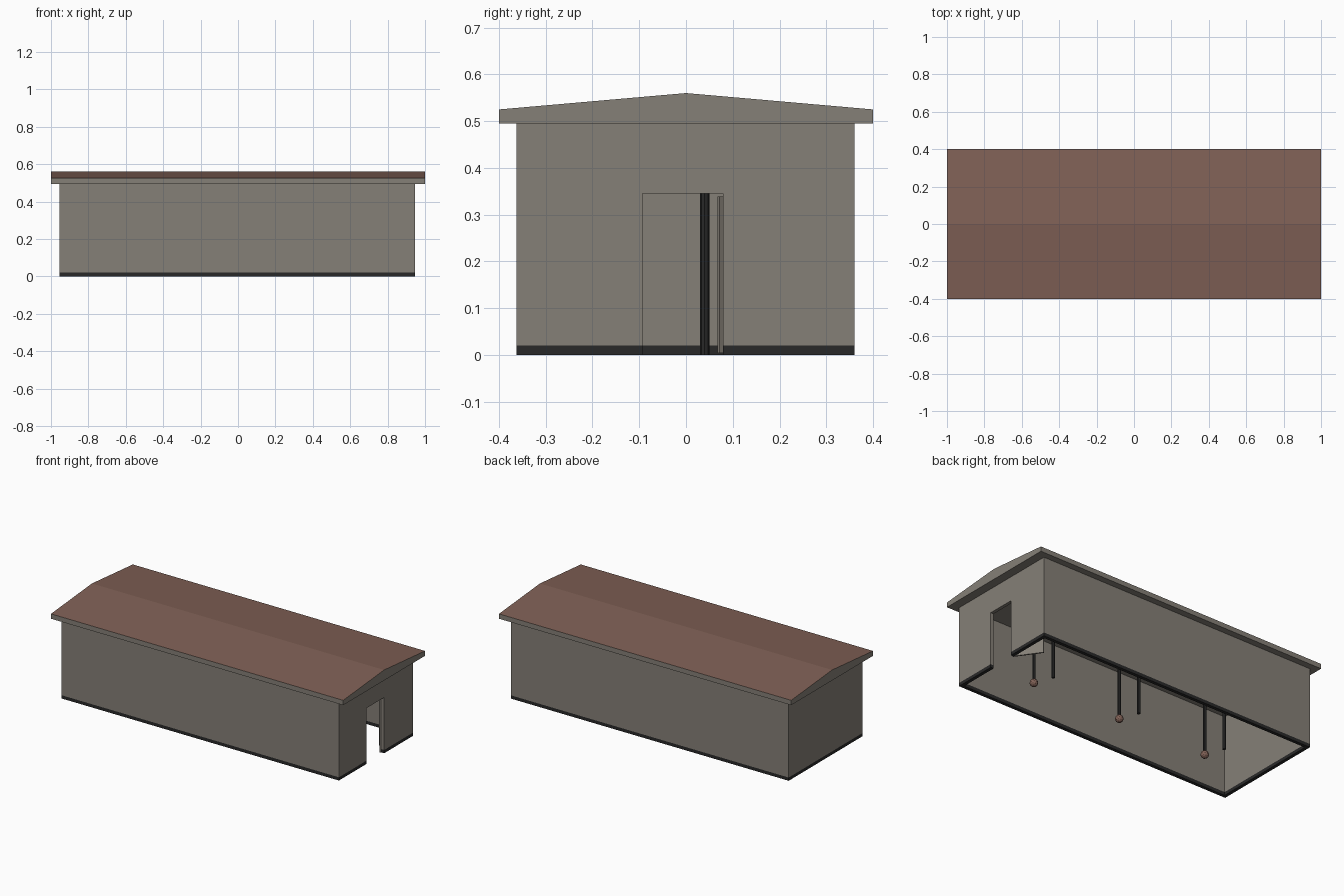
import bpy, bmesh, math
from mathutils import Vector

if "Cube" in bpy.data.objects:
    bpy.data.objects.remove(bpy.data.objects["Cube"])

def material(name, rgb):
    m = bpy.data.materials.new(name)
    m.diffuse_color = (*rgb, 1)
    m.use_nodes = True
    m.node_tree.nodes["Principled BSDF"].inputs["Base Color"].default_value = m.diffuse_color
    return m

GREY = material("stone grey", (0.235, 0.215, 0.185))
BROWN = material("roof brown", (0.215, 0.118, 0.092))
DARK = material("near black", (0.022, 0.022, 0.022))

def finish(bm, name, *mats):
    bmesh.ops.recalc_face_normals(bm, faces=bm.faces)
    me = bpy.data.meshes.new(name)
    bm.to_mesh(me)
    bm.free()
    for m in mats:
        me.materials.append(m)
    ob = bpy.data.objects.new(name, me)
    bpy.context.collection.objects.link(ob)
    return ob

def prism(name, pts, direction, *mats):
    """Extrude a flat outline along a direction."""
    bm = bmesh.new()
    f = bm.faces.new([bm.verts.new(p) for p in pts])
    out = bmesh.ops.extrude_face_region(bm, geom=[f])
    bmesh.ops.translate(bm, vec=Vector(direction),
                        verts=[v for v in out["geom"] if isinstance(v, bmesh.types.BMVert)])
    return finish(bm, name, *mats)

X0, X1, Y0, Y1, T = -0.955, 0.945, -0.363, 0.36, 0.02
D0, D1, DOOR_TOP, BASE, TOP = -0.093, 0.079, 0.345, 0.02, 0.497

# three closed walls, as a U-shaped plan
plan = [(X1 - T, Y0), (X0, Y0), (X0, Y1), (X1 - T, Y1),
        (X1 - T, Y1 - T), (X0 + T, Y1 - T), (X0 + T, Y0 + T), (X1 - T, Y0 + T)]
prism("walls", [(x, y, BASE) for x, y in plan], (0, 0, TOP - BASE), GREY)
prism("walls_base", [(x, y, 0) for x, y in plan], (0, 0, BASE), DARK)

# end wall with the doorway
end = [(Y0, BASE), (D0, BASE), (D0, DOOR_TOP), (D1, DOOR_TOP),
       (D1, BASE), (Y1, BASE), (Y1, TOP), (Y0, TOP)]
prism("door_wall", [(X1 - T, y, z) for y, z in end], (T, 0, 0), GREY)
for name, a, b in (("door_wall_base_left", Y0, D0), ("door_wall_base_right", D1, Y1)):
    prism(name, [(X1 - T, a, 0), (X1 - T, b, 0), (X1 - T, b, BASE), (X1 - T, a, BASE)],
          (T, 0, 0), DARK)

# door leaf, swung open into the room
hinge, tip = Vector((0.927, 0.072, 0.004)), Vector((0.825, 0.215, 0.004))
side = (tip - hinge).cross(Vector((0, 0, 1))).normalized() * 0.008
prism("door_leaf", [hinge, tip, tip - side, hinge - side], (0, 0, 0.335), GREY)

# low gable roof: brown slopes, grey fascia, gables and soffit
gable = [(-0.4, 0.495), (0.4, 0.495), (0.4, 0.525), (0, 0.56), (-0.4, 0.525)]
roof = prism("roof", [(-1, y, z) for y, z in gable], (2, 0, 0), GREY, BROWN)
for p in roof.data.polygons:
    p.material_index = 1 if p.normal.z > 0.5 else 0

# interior posts and hanging rods with small brown knobs
def rod(name, x, y, z0, z1, r):
    ring = [(x + r * math.cos(i * math.pi / 4), y + r * math.sin(i * math.pi / 4), z0)
            for i in range(8)]
    prism(name, ring, (0, 0, z1 - z0), DARK)

for i, x in enumerate((-0.61, 0, 0.61)):
    rod(f"post_{i}", x, 0.04, 0, 0.495, 0.01)
    rod(f"hanging_rod_{i}", x, -0.125, 0.06, 0.495, 0.009)
    bm = bmesh.new()
    bmesh.ops.create_icosphere(bm, subdivisions=2, radius=0.024)
    bmesh.ops.translate(bm, verts=bm.verts, vec=(x, -0.125, 0.04))
    finish(bm, f"rod_knob_{i}", BROWN)
